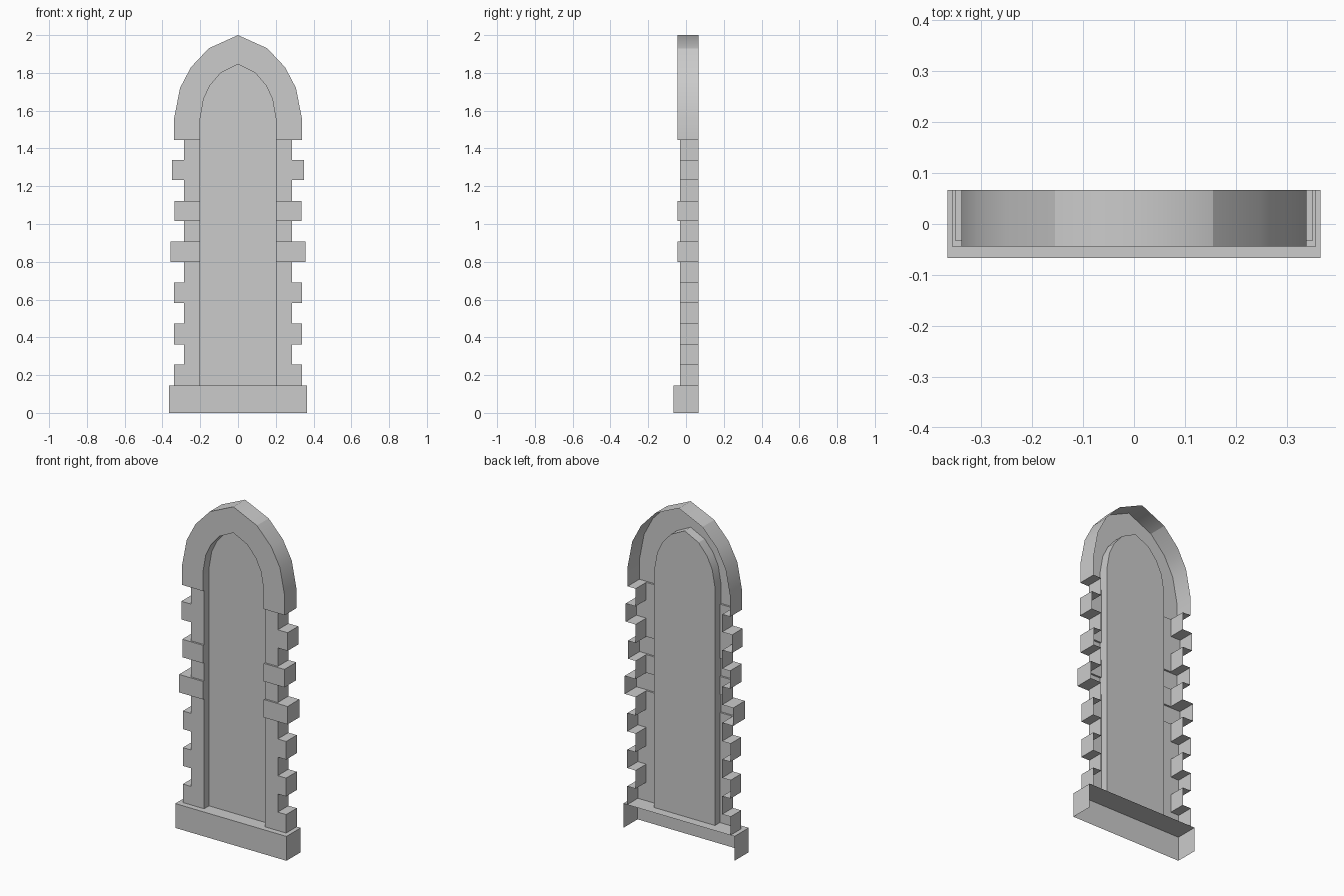
import bpy
import bmesh
import math
from mathutils import Vector

if "Cube" in bpy.data.objects:
    bpy.data.objects.remove(bpy.data.objects["Cube"], do_unlink=True)

# One plain stone colour
stone = bpy.data.materials.new("grey_stone")
stone.use_nodes = True
COLOUR = (0.6, 0.6, 0.6, 1)
stone.diffuse_color = COLOUR
stone.node_tree.nodes["Principled BSDF"].inputs["Base Color"].default_value = COLOUR

BACK, PANE_Y = 0.067, 0.013       # open rear edge and recessed pane
PLAIN, PROUD = -0.033, -0.044     # front planes of plain and raised stones
SILL_TOP, ARCH_BASE = 0.145, 1.445
JAMB, INNER = 0.285, 0.2          # half widths
RIGHT, LEFT = (1, 0, 0), (-1, 0, 0)
FRONT, UP, DOWN = (0, -1, 0), (0, 0, 1), (0, 0, -1)


def face(bm, points, facing):
    """Add one face turned towards the given direction."""
    f = bm.faces.new([bm.verts.new(p) for p in points])
    f.normal_update()
    if f.normal.dot(Vector(facing)) < 0:
        f.normal_flip()


def wall(bm, a, b, y0, y1, facing):
    """Sweep an x-z segment from y0 to y1."""
    face(bm, [(a[0], y0, a[1]), (b[0], y0, b[1]),
              (b[0], y1, b[1]), (a[0], y1, a[1])], facing)


def front(bm, outline, y):
    face(bm, [(x, y, z) for x, z in outline], FRONT)


def finish(name, bm):
    """Weld the half shell, mirror it and shade it."""
    bmesh.ops.remove_doubles(bm, verts=bm.verts, dist=0.0005)
    mesh = bpy.data.meshes.new(name)
    bm.to_mesh(mesh)
    bm.free()
    mesh.materials.append(stone)
    ob = bpy.data.objects.new(name, mesh)
    bpy.context.collection.objects.link(ob)
    bpy.ops.object.select_all(action="DESELECT")
    ob.select_set(True)
    bpy.context.view_layer.objects.active = ob
    bpy.ops.object.shade_smooth_by_angle(angle=math.radians(20))
    mirror = ob.modifiers.new("mirror", "MIRROR")
    mirror.use_axis[0] = True
    mirror.use_clip = True
    return ob


# Pointed arch outlines, from springing to apex
outer = [(0.338, 1.56), (0.307, 1.72), (0.249, 1.83), (0.155, 1.93), (0, 2.0)]
inner = [(x * INNER / 0.338, 1.56 + (z - 1.56) * 0.648) for x, z in outer]

# Sill: front, top and ends, open behind and below
bm = bmesh.new()
W, F = 0.366, -0.067
front(bm, [(0, 0), (W, 0), (W, SILL_TOP), (0, SILL_TOP)], F)
wall(bm, (0, SILL_TOP), (W, SILL_TOP), F, BACK, UP)
wall(bm, (W, 0), (W, SILL_TOP), F, BACK, RIGHT)
finish("sill", bm)

# Jambs with toothed stones: (bottom, top, half width, front plane)
stones = [(SILL_TOP, 0.255, 0.34, PLAIN), (0.363, 0.472, 0.34, PLAIN),
          (0.582, 0.69, 0.34, PLAIN), (0.8, 0.907, 0.357, PROUD),
          (1.015, 1.122, 0.336, PROUD), (1.232, 1.34, 0.35, PLAIN)]
bm = bmesh.new()
level = SILL_TOP
bands = []
for low, high, width, y in stones:
    if low > level:
        bands.append((level, low, JAMB, PLAIN))
    bands.append((low, high, width, y))
    level = high
bands.append((level, ARCH_BASE, JAMB, PLAIN))

for low, high, width, y in bands:
    front(bm, [(INNER, low), (width, low), (width, high), (INNER, high)], y)
    wall(bm, (width, low), (width, high), y, BACK, RIGHT)
    wall(bm, (INNER, low), (INNER, high), y, PANE_Y, LEFT)
    if width > JAMB:
        for z, facing in ((low, DOWN), (high, UP)):
            if z == SILL_TOP:
                continue
            wall(bm, (JAMB, z), (width, z), y, BACK, facing)
            if y == PROUD:
                wall(bm, (INNER, z), (JAMB, z), PROUD, PLAIN, facing)
finish("toothed_jambs", bm)

# Arch hood with its inner reveal, open behind
bm = bmesh.new()
out_line = [(outer[0][0], ARCH_BASE)] + outer
in_line = [(INNER, ARCH_BASE)] + inner
for i in range(len(outer)):
    o0, o1, n0, n1 = out_line[i], out_line[i + 1], in_line[i], in_line[i + 1]
    front(bm, [n0, o0, o1, n1], PROUD)
    wall(bm, o0, o1, PROUD, BACK, (1, 0, 0.5))
    wall(bm, n0, n1, PROUD, PANE_Y, (-1, 0, -0.5))
wall(bm, (JAMB, ARCH_BASE), out_line[0], PROUD, BACK, DOWN)
wall(bm, (INNER, ARCH_BASE), (JAMB, ARCH_BASE), PROUD, PLAIN, DOWN)
finish("pointed_arch", bm)

# Recessed pane
bm = bmesh.new()
front(bm, [(0, SILL_TOP), (INNER, SILL_TOP)] + inner, PANE_Y)
finish("recessed_pane", bm)
